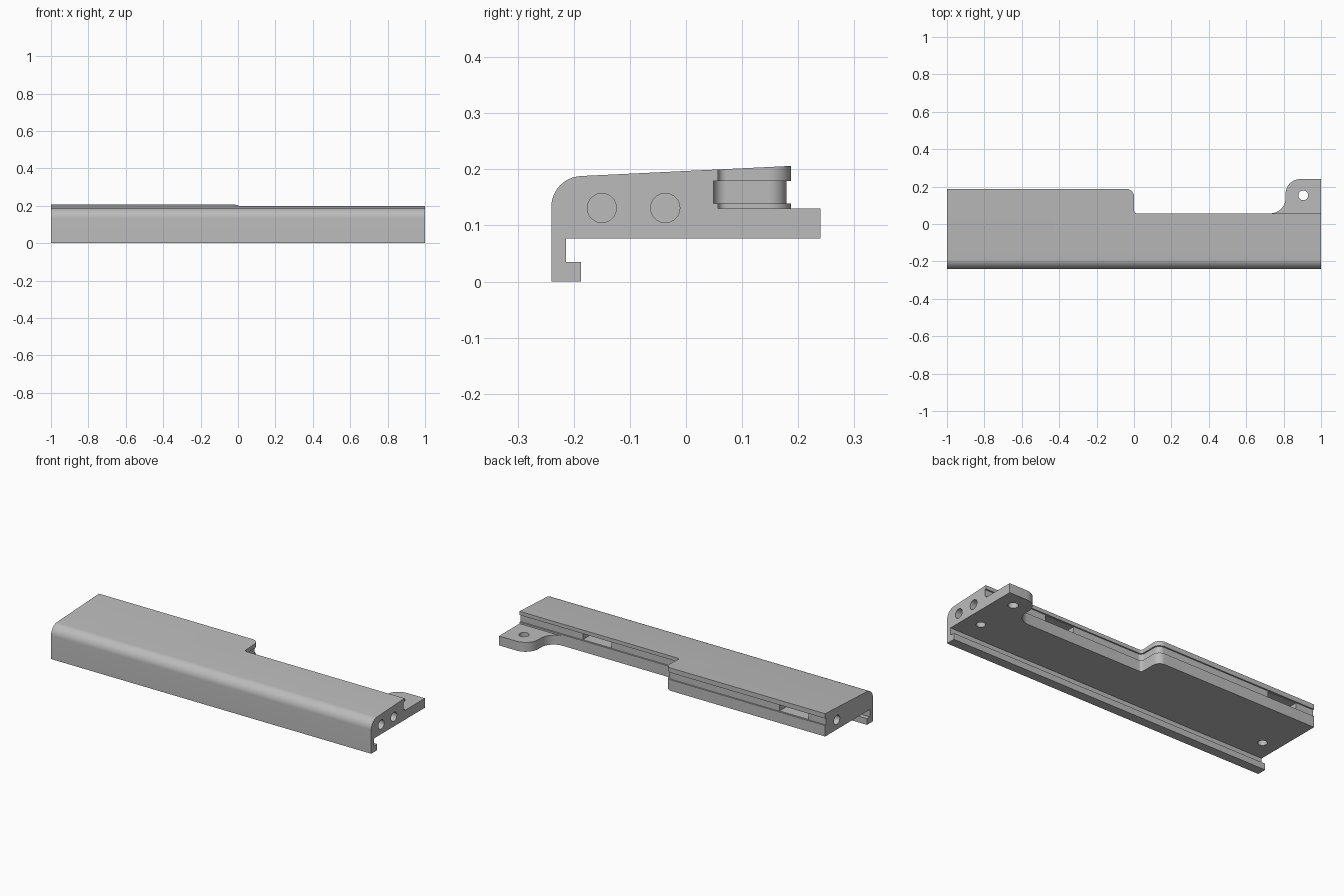
import bpy, bmesh
from math import sin, cos, pi, radians
from mathutils import Matrix

cube = bpy.data.objects.get("Cube")
if cube:
    bpy.data.objects.remove(cube, do_unlink=True)

grey = bpy.data.materials.new("plain grey")
grey.use_nodes = True
colour = (0.5, 0.5, 0.5, 1)
grey.diffuse_color = colour
grey.node_tree.nodes["Principled BSDF"].inputs["Base Color"].default_value = colour


def arc(cx, cy, r, start, end, n=12):
    steps = [radians(start + (end - start) * i / n) for i in range(n + 1)]
    return [(cx + r * cos(a), cy + r * sin(a)) for a in steps]


def make(name, bm):
    bmesh.ops.recalc_face_normals(bm, faces=bm.faces)
    mesh = bpy.data.meshes.new(name)
    bm.to_mesh(mesh)
    bm.free()
    mesh.materials.append(grey)
    obj = bpy.data.objects.new(name, mesh)
    bpy.context.collection.objects.link(obj)
    return obj


def prism(name, points, low, high, along_x=False):
    """Extrude an outline: (x, y) along z, or (y, z) along x."""
    bm = bmesh.new()
    place = (lambda p: (low, *p)) if along_x else (lambda p: (*p, low))
    face = bm.faces.new([bm.verts.new(place(p)) for p in points])
    out = bmesh.ops.extrude_face_region(bm, geom=[face], use_keep_orig=True)
    verts = [g for g in out["geom"] if isinstance(g, bmesh.types.BMVert)]
    shift = (high - low, 0, 0) if along_x else (0, 0, high - low)
    bmesh.ops.translate(bm, verts=verts, vec=shift)
    return make(name, bm)


def drill(name, centre, radius, depth, along_x=False):
    bm = bmesh.new()
    turn = Matrix.Rotation(pi / 2, 4, "Y") if along_x else Matrix()
    bmesh.ops.create_cone(bm, cap_ends=True, segments=32, radius1=radius,
                          radius2=radius, depth=depth,
                          matrix=Matrix.Translation(centre) @ turn)
    return make(name, bm)


def combine(target, tool, operation="DIFFERENCE"):
    tool.hide_render = True
    mod = target.modifiers.new(operation, "BOOLEAN")
    mod.operation, mod.solver, mod.object = operation, "EXACT", tool
    bpy.context.view_layer.objects.active = target
    bpy.ops.object.modifier_apply(modifier=mod.name)
    bpy.data.objects.remove(tool, do_unlink=True)


def rear_space(inset):
    """Region behind the stepped rear wall, pushed forward by inset."""
    return ([(-1.1, 0.187 - inset)]
            + arc(-0.04, 0.147, 0.04 - inset, 90, 0)
            + arc(0.015, 0.072, 0.015 + inset, 180, 270)
            + [(1.1, 0.057 - inset), (1.1, 0.5), (-1.1, 0.5)])


# Body with the rounded front edge, sloping top and hooked front lip
profile = ([(-0.187, 0), (-0.24, 0)]
           + arc(-0.185, 0.133, 0.055, 180, 93)
           + [(0.25, 0.209), (0.25, 0.077), (-0.214, 0.077),
              (-0.214, 0.035), (-0.187, 0.035)])
body = prism("rail_body", profile, -1, 1, along_x=True)

# Stepped rear wall and the shallow groove along it
combine(body, prism("step_cutter", rear_space(0), 0.05, 0.3))
combine(body, prism("groove_cutter", rear_space(0.008), 0.139, 0.179))

# Pockets in the groove
for x, y in ((0.52, 0.05), (-0.8, 0.18)):
    box = [(x - 0.09, y - 0.06), (x + 0.09, y - 0.06),
           (x + 0.09, y + 0.03), (x - 0.09, y + 0.03)]
    combine(body, prism("pocket_cutter", box, 0.141, 0.177))

# Rear mounting tab
tab_outline = ([(1, 0.02), (0.73, 0.02)]
               + arc(0.73, 0.137, 0.08, 270, 360)
               + arc(0.89, 0.16, 0.08, 180, 90) + [(1, 0.24)])
combine(body, prism("mounting_tab", tab_outline, 0.077, 0.13), "UNION")
combine(body, drill("tab_hole", (0.905, 0.153, 0.1), 0.026, 0.2))

# Blind holes in the underside and the two ends
for x in (-0.905, 0.905):
    combine(body, drill("underside_hole", (x, -0.095, 0.077), 0.024, 0.06))
for x, y in ((1, -0.15), (1, -0.037), (-1, 0.082)):
    combine(body, drill("end_hole", (x, y, 0.131), 0.026, 0.16, along_x=True))

# Smooth curves with sharp edges
bpy.context.view_layer.update()
body.select_set(True)
bpy.ops.object.shade_smooth_by_angle(angle=radians(30))
